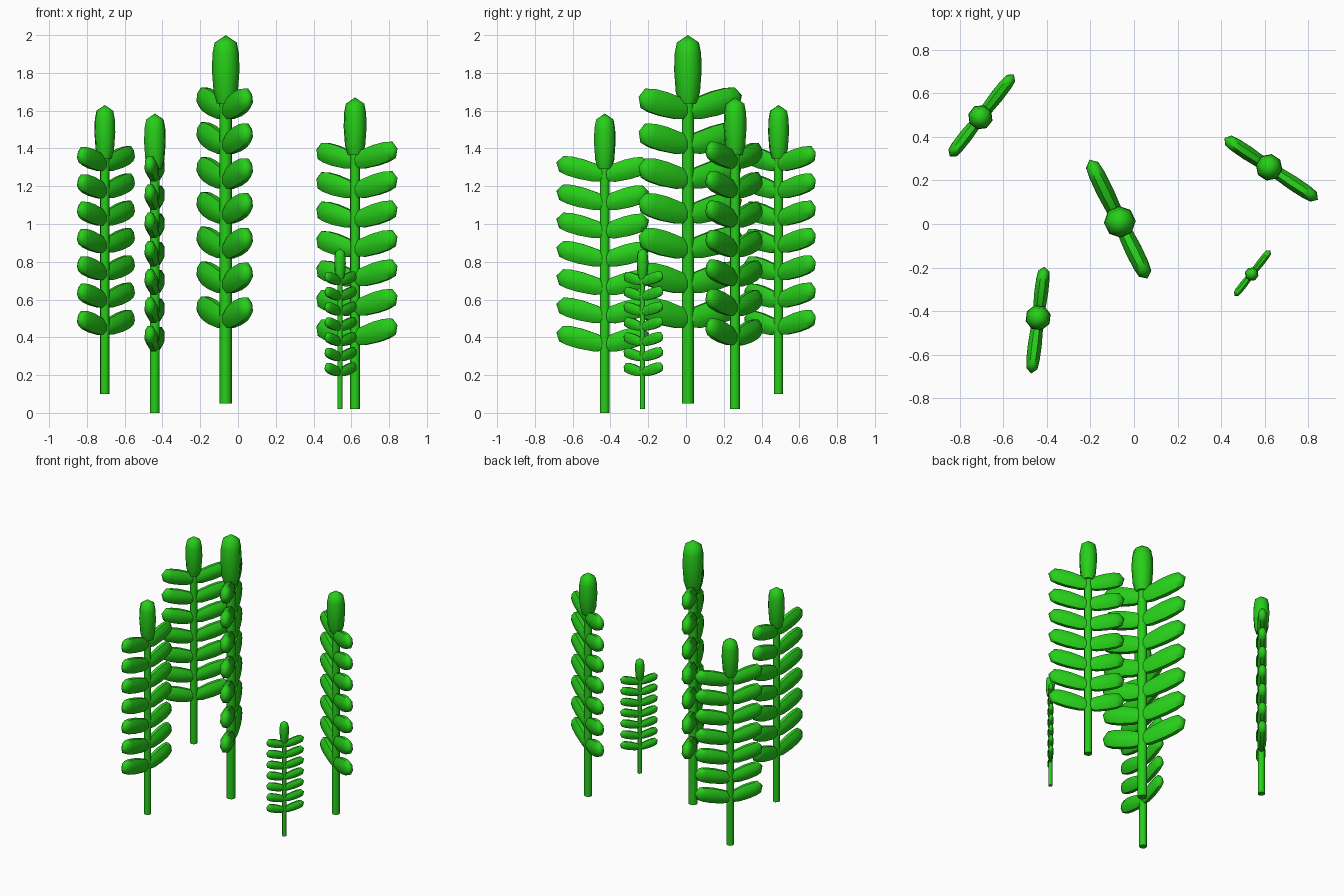
import bpy, bmesh
from math import cos, sin, pi, radians
from mathutils import Matrix

if "Cube" in bpy.data.objects:
    bpy.data.objects.remove(bpy.data.objects["Cube"])

green = bpy.data.materials.new("leaf_green")
green.diffuse_color = (0.02, 0.62, 0.01, 1)
green.use_nodes = True
green.node_tree.nodes["Principled BSDF"].inputs["Base Color"].default_value = green.diffuse_color

SIDES = 8
# (distance along, radius) of a bud; leaves are flattened copies of it
BUD = [(0, .024), (.03, .033), (.09, .0375), (.135, .036), (.165, .030), (.185, 0)]
STEM = [(0, .0165), (.84, .0165)]


def lathe(bm, profile, matrix):
    """Closed round form along local z, placed by matrix."""
    rings = []
    for z, r in profile:
        if r == 0:
            rings.append([bm.verts.new(matrix @ Matrix.Translation((0, 0, z)).to_translation())])
        else:
            pts = []
            for i in range(SIDES):
                a = 2 * pi * (i + .5) / SIDES
                p = Matrix.Translation((r * cos(a), r * sin(a), z)).to_translation()
                pts.append(bm.verts.new(matrix @ p))
            rings.append(pts)
    for a, b in zip(rings, rings[1:]):
        for i in range(SIDES):
            j = (i + 1) % SIDES
            bm.faces.new((a[i], a[j], b[0]) if len(b) == 1 else (a[i], a[j], b[j], b[i]))
    for ring, flip in ((rings[0], True), (rings[-1], False)):
        if len(ring) > 1:
            bm.faces.new(ring[::-1] if flip else ring)


def add_object(name, parts, world):
    bm = bmesh.new()
    for profile, matrix in parts:
        lathe(bm, profile, matrix)
    bmesh.ops.recalc_face_normals(bm, faces=bm.faces)
    mesh = bpy.data.meshes.new(name)
    bm.to_mesh(mesh)
    bm.free()
    mesh.materials.append(green)
    ob = bpy.data.objects.new(name, mesh)
    bpy.context.collection.objects.link(ob)
    ob.matrix_world = world
    bpy.ops.object.select_all(action='DESELECT')
    ob.select_set(True)
    bpy.context.view_layer.objects.active = ob
    bpy.ops.object.shade_smooth_by_angle(angle=radians(50))


def leaf_matrix(side, z):
    # flattened bud, tipped outward and slightly upward
    length = .89 if side > 0 else .81
    return (Matrix.Translation((side * .004, 0, z))
            @ Matrix.Rotation(side * radians(75), 4, 'Y')
            @ Matrix.Diagonal((.97, .58, length, 1)))


# x, y, base z, height, heading of the leaf row
PLANTS = [
    (-.705, .49, .10, 1.53, 52),
    (-.44, -.43, .00, 1.585, 263),
    (-.065, .01, .05, 1.95, 116),
    (.62, .26, .02, 1.65, -33.5),
    (.54, -.23, .02, .85, 52),
]

for n, (x, y, z, h, ang) in enumerate(PLANTS, 1):
    world = (Matrix.Translation((x, y, z)) @ Matrix.Rotation(radians(ang), 4, 'Z')
             @ Matrix.Scale(h, 4))
    add_object(f"stem_{n}", [(STEM, Matrix())], world)
    add_object(f"top_bud_{n}", [(BUD, Matrix.Translation((0, 0, .815)))], world)
    leaves = [(BUD, leaf_matrix(s, .227 + .0945 * i)) for i in range(7) for s in (1, -1)]
    add_object(f"leaves_{n}", leaves, world)
